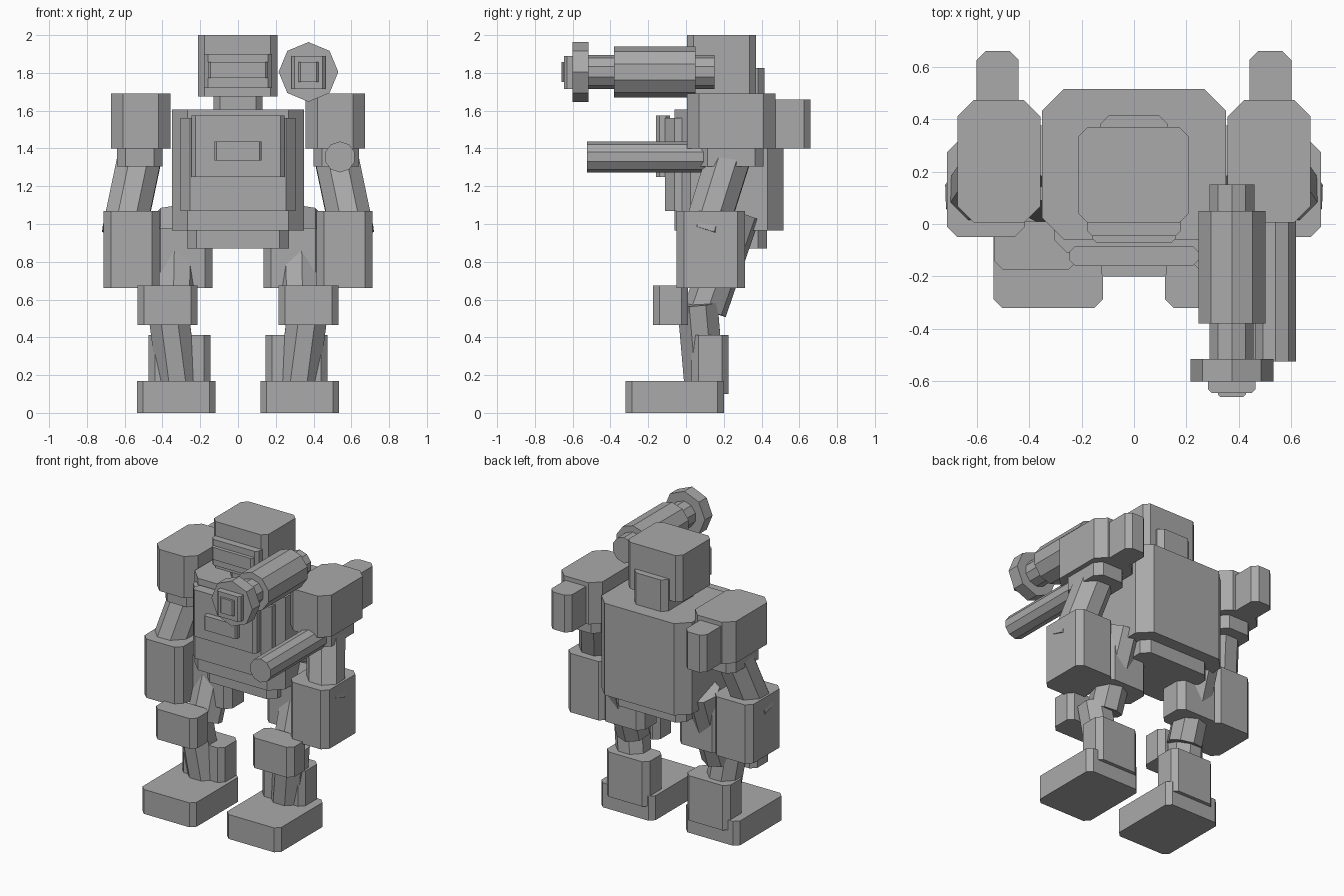
import bpy, bmesh, math
from mathutils import Vector

if "Cube" in bpy.data.objects:
    bpy.data.objects.remove(bpy.data.objects["Cube"])

gray = bpy.data.materials.new("plain gray")
gray.diffuse_color = (0.4, 0.4, 0.4, 1)
gray.use_nodes = True
gray.node_tree.nodes["Principled BSDF"].inputs["Base Color"].default_value = gray.diffuse_color


def finish(name, bm):
    bmesh.ops.recalc_face_normals(bm, faces=bm.faces)
    me = bpy.data.meshes.new(name)
    bm.to_mesh(me)
    bm.free()
    me.materials.append(gray)
    ob = bpy.data.objects.new(name, me)
    bpy.context.collection.objects.link(ob)
    return ob


def box(name, x, y, z, c):
    """Block with its upright edges cut by c."""
    x0, x1 = sorted(x)
    y0, y1 = y
    outline = [(x0 + c, y0), (x1 - c, y0), (x1, y0 + c), (x1, y1 - c),
               (x1 - c, y1), (x0 + c, y1), (x0, y1 - c), (x0, y0 + c)]
    bm = bmesh.new()
    face = bm.faces.new([bm.verts.new((px, py, z[0])) for px, py in outline])
    ext = bmesh.ops.extrude_face_region(bm, geom=[face])
    tops = [v for v in ext["geom"] if isinstance(v, bmesh.types.BMVert)]
    bmesh.ops.translate(bm, verts=tops, vec=(0, 0, z[1] - z[0]))
    return finish(name, bm)


def tube(name, a, b, r, sides=8, turn=0.0):
    """Faceted rod from a to b."""
    a, b = Vector(a), Vector(b)
    bm = bmesh.new()
    bmesh.ops.create_cone(bm, cap_ends=True, segments=sides, radius1=r, radius2=r,
                          depth=(b - a).length)
    ob = finish(name, bm)
    ob.rotation_mode = 'QUATERNION'
    spin = Vector((0, 0, 1)).rotation_difference(b - a)
    turned = spin.to_matrix().to_4x4()
    ob.rotation_quaternion = spin
    ob.location = (a + b) / 2
    for v in ob.data.vertices:
        x, y, z = v.co
        v.co = (x * math.cos(turn) - y * math.sin(turn),
                x * math.sin(turn) + y * math.cos(turn), z)
    return ob


# Torso and chest plates
box("torso", (-0.35, 0.35), (-0.06, 0.515), (0.965, 1.605), 0.083)
box("chest_plate", (-0.305, 0.305), (-0.11, 0.1), (1.07, 1.56), 0.05)
box("chest_panel", (-0.245, 0.245), (-0.16, -0.085), (1.25, 1.575), 0.02)
box("chest_badge", (-0.125, 0.125), (-0.2, -0.12), (1.337, 1.437), 0.01)
box("pelvis", (-0.27, 0.27), (0.0, 0.43), (0.87, 0.99), 0.05)

# Head
box("head", (-0.212, 0.208), (0.005, 0.37), (1.676, 2.0), 0.035)
box("neck", (-0.13, 0.13), (0.07, 0.415), (1.55, 1.825), 0.035)
box("visor_frame", (-0.18, 0.18), (-0.045, 0.05), (1.72, 1.9), 0.02)
box("visor", (-0.16, 0.16), (-0.07, 0.0), (1.772, 1.857), 0.015)

# Arms and legs, both sides
for s, side in ((-1, "left"), (1, "right")):
    def sbox(name, x, y, z, c):
        box(f"{side}_{name}", (s * x[0], s * x[1]), y, z, c)

    sbox("shoulder", (0.357, 0.673), (0.005, 0.473), (1.4, 1.69), 0.063)
    sbox("shoulder_pod", (0.44, 0.6), (0.4, 0.66), (1.4, 1.66), 0.035)
    sbox("shoulder_joint", (0.4, 0.64), (0.07, 0.41), (1.305, 1.42), 0.045)
    tube(f"{side}_upper_arm", (s * 0.515, 0.235, 1.38), (s * 0.605, 0.1, 0.95), 0.125)
    sbox("forearm", (0.415, 0.713), (-0.05, 0.313), (0.66, 1.07), 0.04)

    tube(f"{side}_hip_rod", (s * 0.32, 0.28, 1.06), (s * 0.33, 0.102, 0.545), 0.115)
    sbox("thigh", (0.135, 0.45), (0.09, 0.3), (0.66, 0.98), 0.04)
    sbox("knee", (0.215, 0.533), (-0.175, 0.01), (0.465, 0.675), 0.035)
    tube(f"{side}_shin_rod", (s * 0.375, 0.06, 0.58), (s * 0.315, 0.1, 0.12), 0.115)
    sbox("ankle", (0.145, 0.475), (0.03, 0.225), (0.1, 0.412), 0.035)
    sbox("foot", (0.118, 0.535), (-0.32, 0.2), (0.0, 0.17), 0.033)

# Shoulder cannon
cx, cz = 0.373, 1.805
tube("cannon_barrel", (cx, 0.15, cz), (cx, -0.56, cz), 0.09, 10)
tube("cannon_body", (cx, 0.05, cz), (cx, -0.38, cz), 0.134, 10)
tube("cannon_muzzle", (cx, -0.515, cz), (cx, -0.6, cz), 0.158, 8)
box("muzzle_block", (cx - 0.09, cx + 0.09), (-0.645, -0.58), (1.715, 1.89), 0.015)
box("muzzle_tip", (cx - 0.053, cx + 0.053), (-0.66, -0.63), (1.752, 1.858), 0.01)

# Forearm gun
tube("arm_gun", (0.54, 0.12, 1.355), (0.54, -0.525, 1.355), 0.082, 10)
